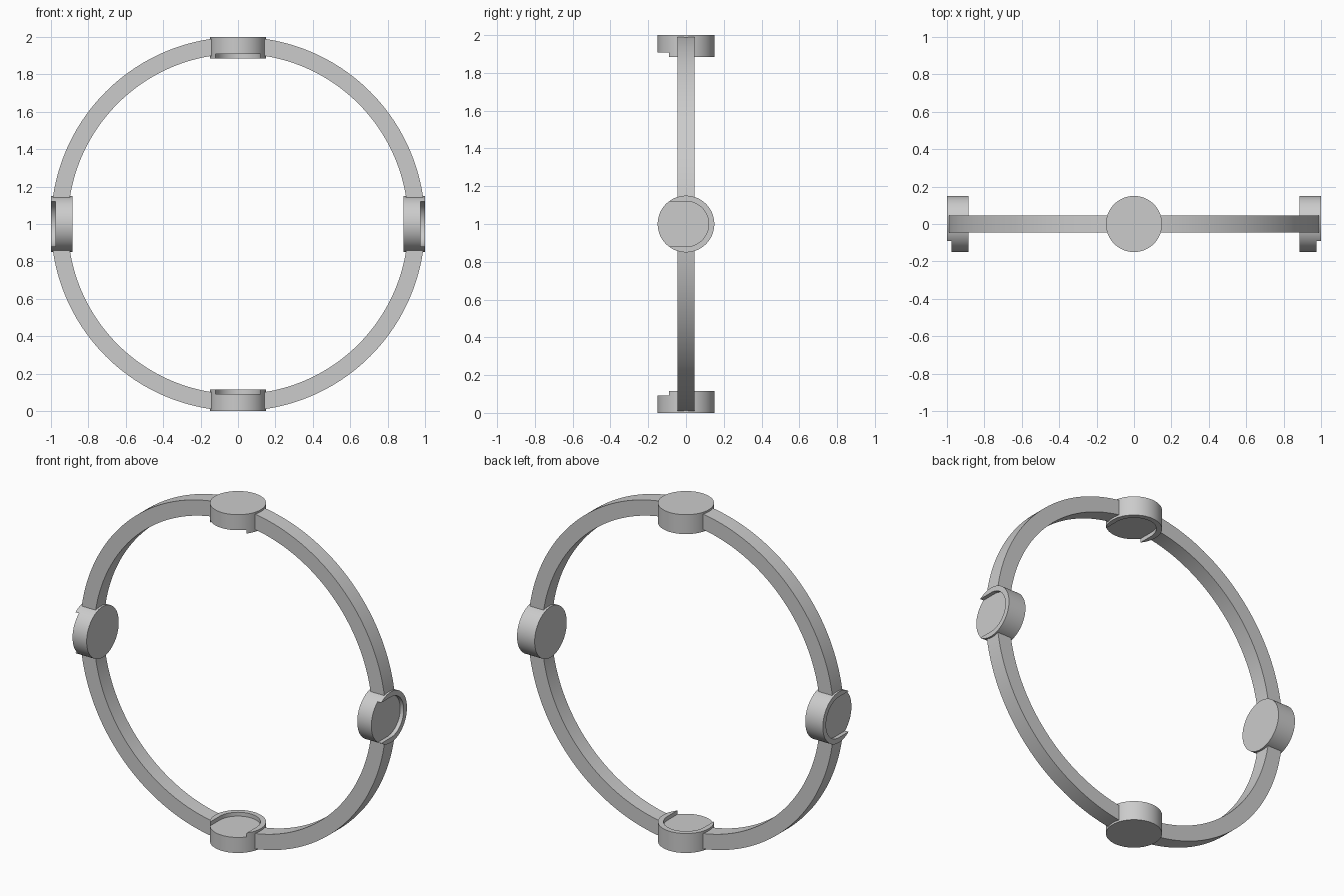
import bpy
from math import pi, sin, cos, radians
from mathutils import Vector

if "Cube" in bpy.data.objects:
    bpy.data.objects.remove(bpy.data.objects["Cube"], do_unlink=True)

RING_OUT, RING_IN, RING_HALF = 1.0, 0.91, 0.046
DISC_R, DISC_H = 0.15, 0.115
POCKET_R, POCKET_DEPTH = 0.12, 0.023

grey = bpy.data.materials.new("plain grey")
grey.use_nodes = True
colour = (0.6, 0.6, 0.6, 1)
grey.diffuse_color = colour
grey.node_tree.nodes["Principled BSDF"].inputs["Base Color"].default_value = colour


def add_object(name, mesh):
    obj = bpy.data.objects.new(name, mesh)
    bpy.context.scene.collection.objects.link(obj)
    return obj


def finish(mesh):
    """Give the mesh its colour and smooth shading with sharp rims."""
    mesh.materials.clear()
    mesh.materials.append(grey)
    mesh.shade_smooth()
    mesh.set_sharp_from_angle(angle=radians(30))


def prism(name, outline, z0, z1):
    """Extrude a counter-clockwise outline from z0 to z1."""
    n = len(outline)
    verts = [(x, y, z) for z in (z0, z1) for x, y in outline]
    faces = [tuple(reversed(range(n))), tuple(range(n, 2 * n))]
    faces += [(i, (i + 1) % n, (i + 1) % n + n, i + n) for i in range(n)]
    mesh = bpy.data.meshes.new(name)
    mesh.from_pydata(verts, [], faces)
    return add_object(name, mesh)


def arc(radius, start, end, steps):
    return [(radius * cos(start + (end - start) * i / steps),
             radius * sin(start + (end - start) * i / steps)) for i in range(steps + 1)]


# Disc with a shallow round-backed pocket that opens to the front
disc = prism("bottom_disc", arc(DISC_R, 0, 2 * pi, 96)[:-1], 0, DISC_H)
slot = arc(POCKET_R, 0, pi, 48) + [(-POCKET_R, -0.2), (POCKET_R, -0.2)]
cutter = prism("pocket_cutter", slot, DISC_H - POCKET_DEPTH, DISC_H + 0.1)
cutter.hide_render = True
cut = disc.modifiers.new("pocket", "BOOLEAN")
cut.operation, cut.solver, cut.object = "DIFFERENCE", "EXACT", cutter
depsgraph = bpy.context.evaluated_depsgraph_get()
disc_mesh = bpy.data.meshes.new_from_object(disc.evaluated_get(depsgraph))
disc.modifiers.clear()
disc.data = disc_mesh
bpy.data.objects.remove(cutter, do_unlink=True)
finish(disc_mesh)

# The other three discs: side pockets face outward, top pocket faces down
for name, turn, place in (("top_disc", pi, (0, 0, 2)),
                          ("left_disc", pi / 2, (1 - DISC_H, 0, 1)),
                          ("right_disc", -pi / 2, (DISC_H - 1, 0, 1))):
    copy = add_object(name, disc_mesh)
    copy.rotation_euler.y = turn
    copy.location = Vector(place)

# Four square-section ring arcs, each ending inside the disc walls
GAP = 0.143
names = ("upper_left_arc", "upper_right_arc", "lower_right_arc", "lower_left_arc")
for k, name in enumerate(names):
    a, b = k * pi / 2 + GAP, (k + 1) * pi / 2 - GAP
    outline = arc(RING_OUT, a, b, 40) + arc(RING_IN, b, a, 40)
    band = prism(name, outline, -RING_HALF, RING_HALF)
    band.rotation_euler.x = pi / 2
    band.location.z = 1
    finish(band.data)
